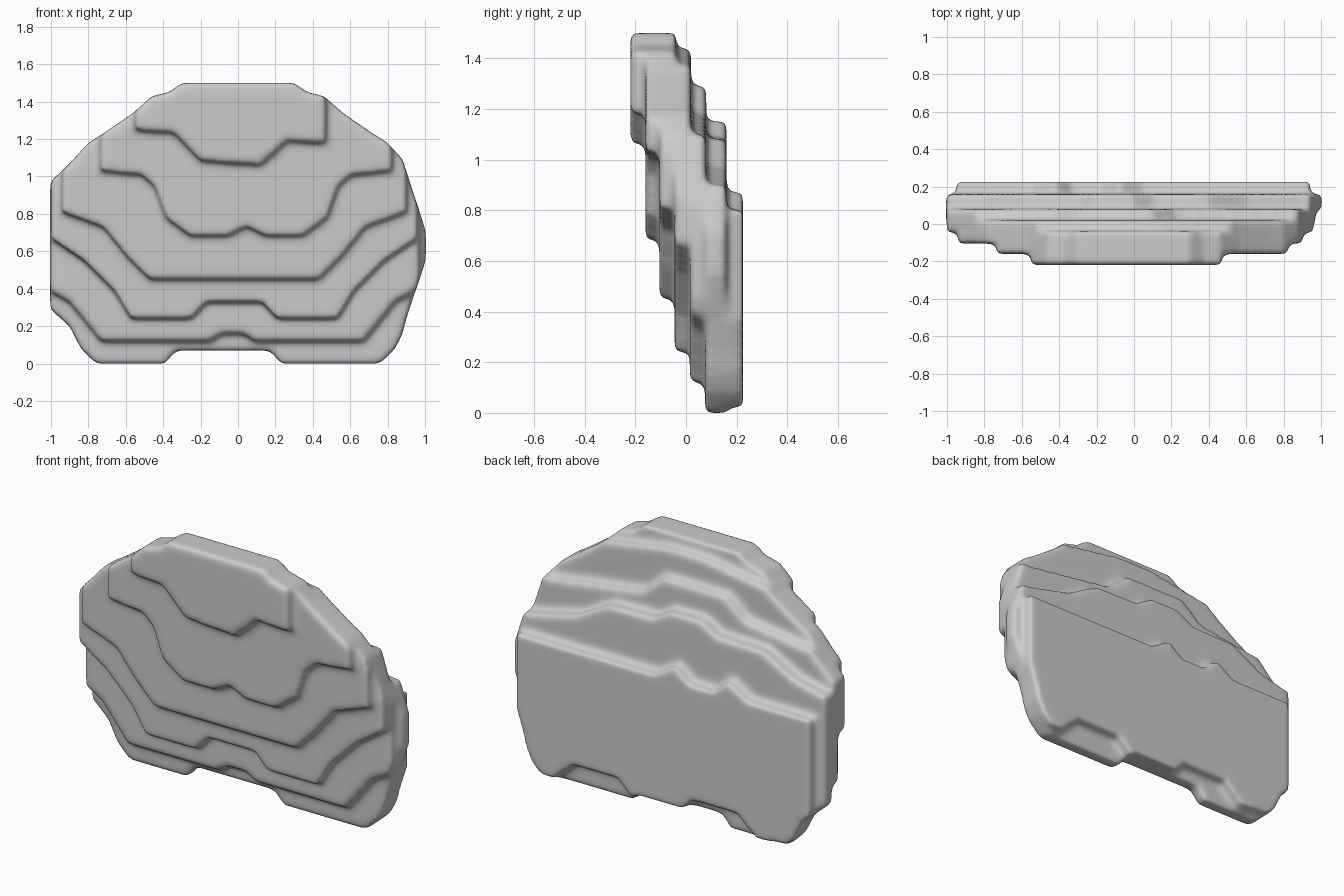
import bpy, bmesh

if "Cube" in bpy.data.objects:
    bpy.data.objects.remove(bpy.data.objects["Cube"])

# Half outlines of the whole rock as (distance from centre, z)
OUT_LO = [(.76, 0), (.84, .08), (.9, .2), (1.005, .29)]
OUT_HI = [(.3, 1.5), (.37, 1.45), (.46, 1.43), (.56, 1.34), (.72, 1.23), (.8, 1.18),
          (.9, 1.07), (1.005, .97)]
NOTCH = [(.25, .07), (.31, 0)]        # gap between the two feet


def height(points, x, centre=0):
    """Interpolate a contour mirrored about its centre."""
    d = abs(x - centre)
    if d <= points[0][0]:
        return points[0][1]
    for (xa, za), (xb, zb) in zip(points, points[1:]):
        if d <= xb:
            return za + (zb - za) * (d - xa) / (xb - xa)
    return points[-1][1]


def add_terrace(y0, y1, lower, centre=0, tilt=0, upper=None, upper_centre=0, right=1.005):
    """One slab: contours clipped by the outline, extruded along y."""
    reach = lower[-1][0]
    xa, xb = max(-1.005, centre - reach), min(right, centre + reach)
    n = int((xb - xa) / .01)
    low, high = [], []
    for i in range(n + 1):
        x = xa + (xb - xa) * i / n
        taper = max(0, x - .88) * 2.1     # right end is pointed
        lo = max(height(lower, x, centre) + tilt * x, height(OUT_LO, x) + taper,
                 height(NOTCH, x, -.08))
        hi = height(OUT_HI, x) - taper
        if upper:
            hi = min(hi, height(upper, x, upper_centre))
        if hi > lo + .01:
            low.append((x, lo))
            high.append((x, hi))
    ring = low + high[::-1]
    front = [bm.verts.new((x, y0, z)) for x, z in ring]
    back = [bm.verts.new((x, y1, z)) for x, z in ring]
    k = len(ring)
    for i in range(k):
        j = (i + 1) % k
        bm.faces.new((front[j], front[i], back[i], back[j]))
    for a in range(len(low) - 1):
        quad = (a, a + 1, k - 2 - a, k - 1 - a)
        bm.faces.new([front[q] for q in quad])
        bm.faces.new([back[q] for q in reversed(quad)])


bm = bmesh.new()
# Front terraces, rising to the overhanging crown
add_terrace(-.22, -.155, [(.16, 1.07), (.3, 1.21), (.51, 1.21)], -.04, -.07)
add_terrace(-.16, -.10, [(0, .735), (.1, .685), (.3, .685), (.43, .78), (.49, .95),
                         (.56, 1.01), (.78, 1.03)], .045)
add_terrace(-.105, -.04, [(.45, .45), (.57, .57), (.7, .73), (.92, .81)], -.02)
# Middle terraces, stepped on both sides
add_terrace(-.045, .02, [(.15, .33), (.23, .24), (.55, .24), (.64, .39), (.8, .55), (.98, .67)],
            -.02, 0, [(.1, 1.44), (.6, 1.36), (1, 1.2)])
add_terrace(.015, .08, [(.06, .16), (.12, .12), (.7, .12), (.87, .33), (1, .4)],
            -.03, 0, [(.2, 1.29), (.33, 1.18), (.9, 1.1)], -.1)
# Back terraces, carrying the two feet
add_terrace(.075, .16, [(1.1, 0)], 0, 0,
            [(.1, 1.15), (.2, 1.09), (.5, 1.08), (.7, .97), (1, .9)], -.1)
add_terrace(.155, .225, [(.05, .03), (.14, .03), (.24, .13), (.53, .13), (.65, .02), (1, .05)],
            .05, 0, [(.08, .8), (.17, .88), (.3, .8)], -.25, .94)

bmesh.ops.recalc_face_normals(bm, faces=bm.faces)
mesh = bpy.data.meshes.new("terraced_rock_slab")
bm.to_mesh(mesh)
bm.free()
rock = bpy.data.objects.new("terraced_rock_slab", mesh)
bpy.context.collection.objects.link(rock)

# Fuse the slabs and soften the steps
remesh = rock.modifiers.new("fuse", 'REMESH')
remesh.mode = 'VOXEL'
remesh.voxel_size = .014
remesh.use_smooth_shade = True
soften = rock.modifiers.new("soften", 'SMOOTH')
soften.factor = .5
soften.iterations = 18
